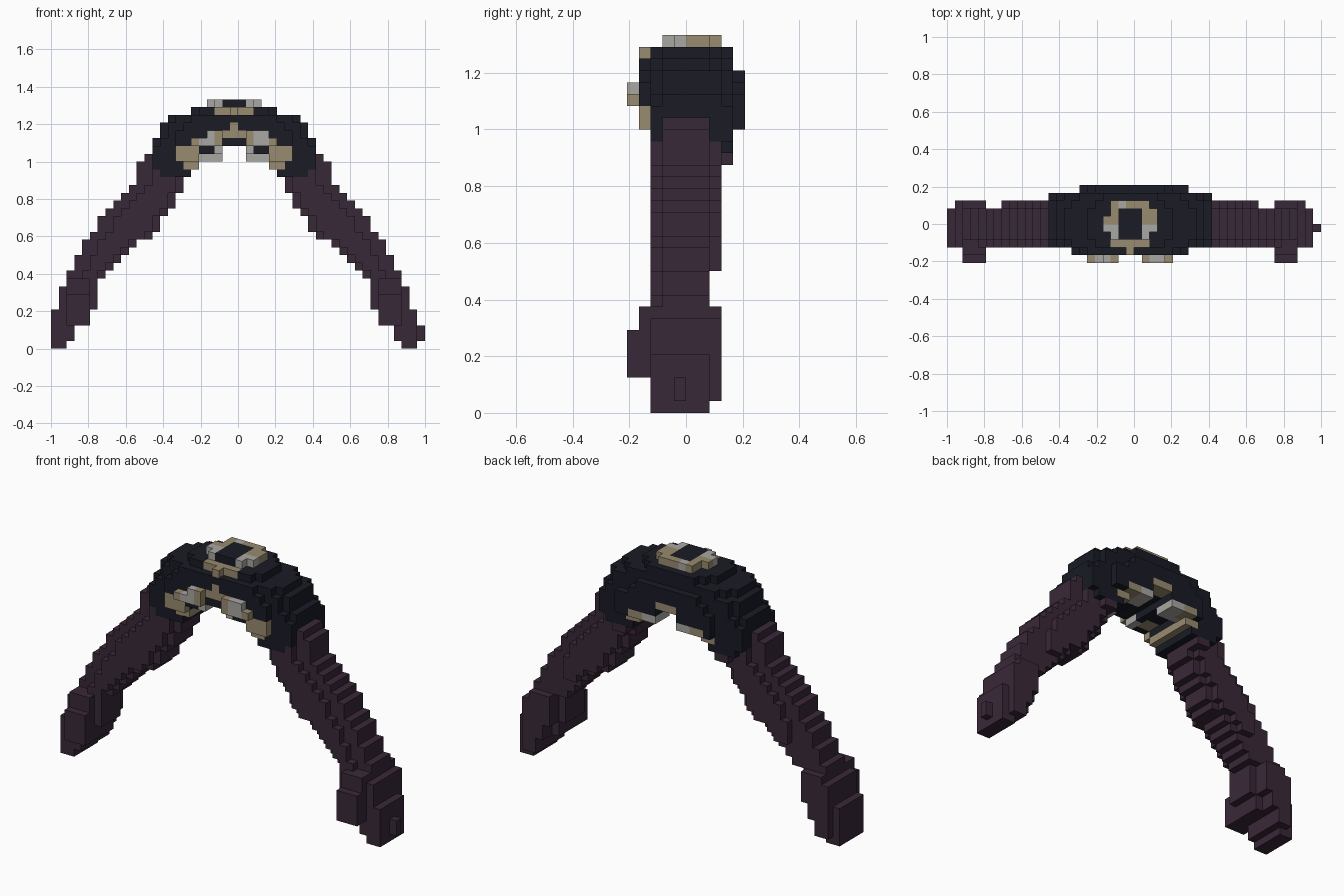
import bpy, bmesh
from mathutils import Vector

if "Cube" in bpy.data.objects:
    bpy.data.objects.remove(bpy.data.objects["Cube"])

S = 1 / 24      # edge of one block
MID = 23        # middle column of the symmetric body


def material(name, rgb):
    lin = [((c / 255 + 0.055) / 1.055) ** 2.4 for c in rgb] + [1]
    m = bpy.data.materials.new(name)
    m.use_nodes = True
    m.diffuse_color = lin
    bsdf = m.node_tree.nodes["Principled BSDF"]
    bsdf.inputs["Base Color"].default_value = lin
    bsdf.inputs["Roughness"].default_value = 0.9
    return m


PURPLE = material("dark plum", (57, 40, 56))
NAVY = material("dark navy", (25, 27, 37))
TAN = material("tan", (152, 139, 111))
GREY = material("light grey", (170, 167, 163))

cells = {}      # (column, depth, row) -> part name


def put(part, cols, depths, rows):
    for i in cols:
        for j in depths:
            for k in rows:
                cells[i, j, k] = part


def span(a, b):
    return range(a, b + 1)


def both(part, d0, d1, depths, rows):
    """Fill columns d0..d1 away from the middle, on both sides."""
    put(part, span(MID - d1, MID - d0), depths, rows)
    put(part, span(MID + d0, MID + d1), depths, rows)


# Arms: outer and inner column of every row, stepping in towards the shoulder
outer = [0, 0, 0, 0, 0, 1, 1, 1, 2, 2, 3, 3, 4, 4, 5, 6, 6, 7, 8, 9, 10, 11, 11, 11, 12]
inner = [1, 2, 2, 4, 4, 5, 5, 5, 5, 6, 7, 8, 9, 10, 12, 13, 13, 14, 15, 15, 16, 16, 17, 17, 17]
for k, (a, b) in enumerate(zip(outer, inner)):
    for i in span(a, b):
        lo, hi = -3, 2
        if k == 0 or i == 0 or i in (5, 6) or 9 <= k <= 11:
            hi = 1
        if 3 <= k <= 8 and i == b:          # palm turned to the front
            hi = 0
        if k >= 9 and i in (a, a + 1, b):   # rounded edges of the sleeve
            lo, hi = -2, 1
        if k >= 21 and i >= 15:
            hi = 3
        if 2 <= i <= 4 and 3 <= k <= 8:     # thumb
            lo = -5 if k <= 6 else -4
        put("right_arm", [i], span(lo, hi), [k])
        put("left_arm", [2 * MID - i], span(lo, hi), [k])
put("left_arm", [47], [-1], [1, 2])

# Jacket: domed shoulders with an arched lower edge
reach = {22: 9, 23: 10, 24: 10, 25: 10, 26: 10, 27: 9, 28: 9, 29: 8, 30: 5}
for k, r in reach.items():
    start = 6 if k == 22 else 5 if k <= 24 else 2 if k == 25 else 0
    for d in span(start, r):
        lo, hi = -3, 3
        if 24 <= k <= 29 and d <= 7 - max(0, k - 27):
            lo = -4
        if 24 <= k <= 28 and d <= 6 - max(0, k - 26):
            hi = 4
        if k == 29 and d > 6 or k == 30 and d > 3:
            hi = 2
        if k >= 26 and d == r:
            lo, hi = -2, 2 if k < 29 else 1
        both("jacket", d, d, span(lo, hi), [k])
put("jacket", [MID + 7], [4], span(24, 26))

# Shirt hem under the arch, front and back
both("hem_tan", 5, 7, [-4], [24, 25])
both("hem_tan", 5, 6, [-3, 3], [23])
both("hem_tan", 5, 5, span(-3, 3), [23])
both("hem_tan", 5, 5, [3, 4], [24])
both("hem_grey", 2, 3, [2, 3, 4], [24])
both("hem_tan", 4, 4, [3, 4], [24])
both("hem_grey", 4, 4, [2], [24])
both("hem_grey", 2, 2, [-4, -3], [25])
both("hem_tan", 3, 4, [-3, -2], [25])
both("hem_tan", 0, 1, [3, 4], [26])

# Ruffled front edge of the hem
put("hem_tan", [18, 21, 25, 28], [-5], [26])
put("hem_grey", [19, 20, 26, 27], [-5], [26])
put("hem_grey", [20, 26, 27], [-5], [27])
put("hem_tan", [21, 25], [-5], [27])
put("hem_tan", span(22, 24), [-4], [27])
put("hem_tan", [23], [-4], [28])

# Collar ring around the neck opening
put("neck_opening", span(22, 24), span(-2, 1), [31])
both("collar_tan", 2, 2, span(0, 2), [31])
both("collar_grey", 2, 2, span(-2, -1), [31])
both("collar_tan", 3, 3, [0], [31])
put("collar_tan", [26], [1], [31])
both("collar_grey", 3, 3, [-1], [31])
put("collar_tan", span(23, 24), [2], [31])
put("collar_grey", [22], [2], [31])
put("collar_tan", span(21, 25), [-3], [30])
put("collar_tan", [23], [-4], [30])

SIDES = {
    (1, 0, 0): ((1, 0, 0), (1, 1, 0), (1, 1, 1), (1, 0, 1)),
    (-1, 0, 0): ((0, 0, 0), (0, 0, 1), (0, 1, 1), (0, 1, 0)),
    (0, 1, 0): ((0, 1, 0), (0, 1, 1), (1, 1, 1), (1, 1, 0)),
    (0, -1, 0): ((0, 0, 0), (1, 0, 0), (1, 0, 1), (0, 0, 1)),
    (0, 0, 1): ((0, 0, 1), (1, 0, 1), (1, 1, 1), (0, 1, 1)),
    (0, 0, -1): ((0, 0, 0), (0, 1, 0), (1, 1, 0), (1, 0, 0)),
}


def build(part, mat):
    """Turn the blocks of a part into one mesh, keeping only exposed sides."""
    bm = bmesh.new()
    for (i, j, k), owner in cells.items():
        if owner != part:
            continue
        for (di, dj, dk), quad in SIDES.items():
            if (i + di, j + dj, k + dk) in cells:
                continue
            bm.faces.new([bm.verts.new(Vector((i + x - 24, j + y, k + z)) * S)
                          for x, y, z in quad])
    bmesh.ops.remove_doubles(bm, verts=bm.verts, dist=1e-4)
    me = bpy.data.meshes.new(part)
    bm.to_mesh(me)
    bm.free()
    me.materials.append(mat)
    bpy.context.collection.objects.link(bpy.data.objects.new(part, me))


for part, mat in (("right_arm", PURPLE), ("left_arm", PURPLE), ("jacket", NAVY),
                  ("neck_opening", NAVY), ("hem_tan", TAN), ("hem_grey", GREY),
                  ("collar_tan", TAN), ("collar_grey", GREY)):
    build(part, mat)
